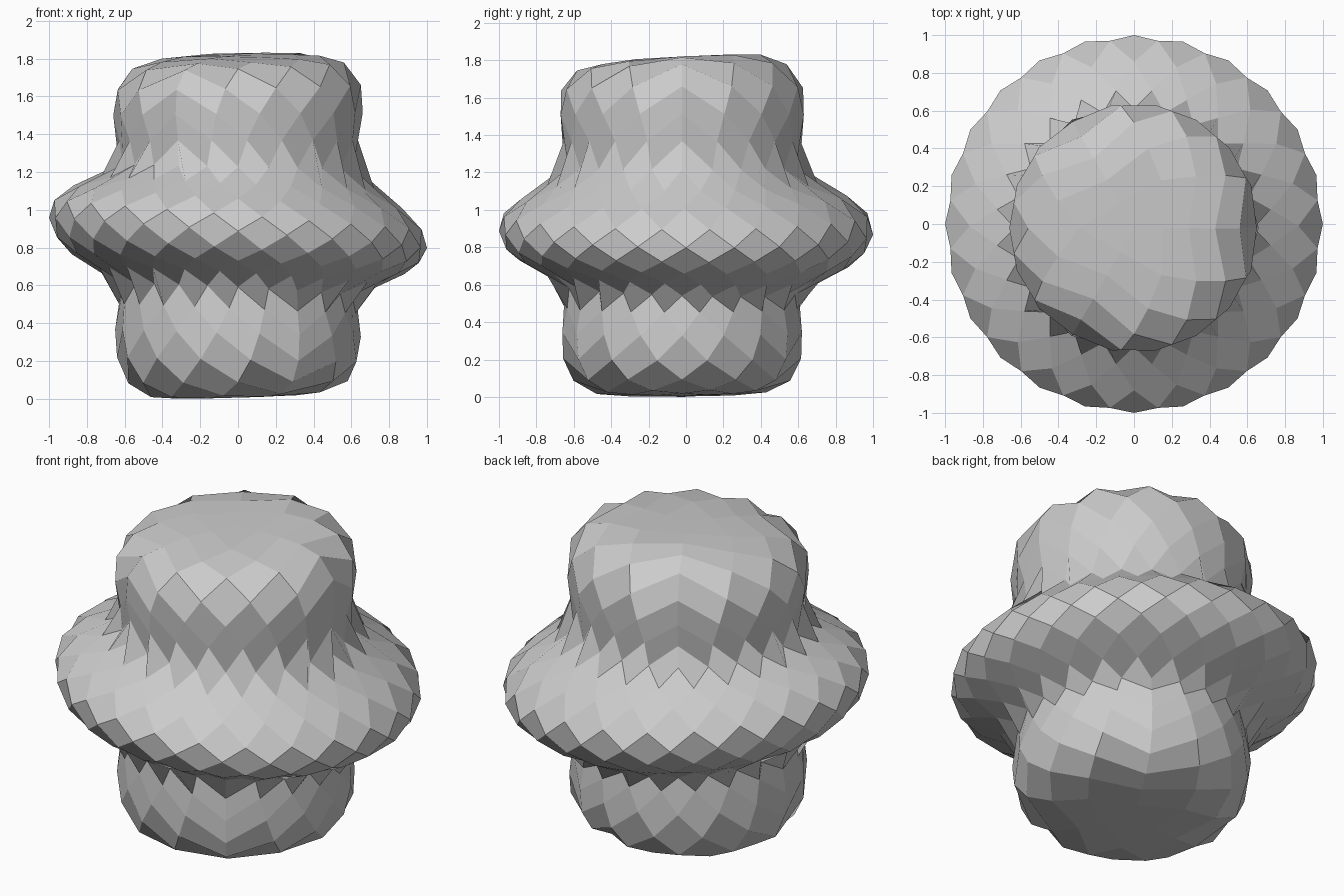
import bpy, bmesh
from math import pi, sin, cos, atan2, sqrt, radians

if "Cube" in bpy.data.objects:
    bpy.data.objects.remove(bpy.data.objects["Cube"])

S = 8                   # grid squares along one side of each cube face
PHASE = radians(-60)
# radius, height, tilt along x, tilt along y (underside to top)
LEVELS = [
    (0, .02, .03, .01), (.15, .02, .03, .01), (.31, .022, .03, .01),
    (.46, .035, .03, .01), (.58, .10, .01, 0), (.64, .22, -.02, 0),
    (.65, .36, -.03, 0), (.63, .49, -.04, 0), (.625, .585, -.05, -.03),
    (.74, .66, -.06, -.03), (.88, .725, -.06, -.02), (.965, .80, -.07, -.01),
    (1.0, .89, -.08, -.01),
    (.98, .985, -.08, 0), (.87, 1.08, -.07, .01), (.73, 1.15, -.05, 0),
    (.63, 1.24, -.02, 0), (.635, 1.38, 0, 0), (.66, 1.52, .01, 0),
    (.65, 1.66, .02, .01), (.56, 1.775, .03, .03), (.43, 1.815, .03, .06),
    (.29, 1.828, .02, .05), (.15, 1.83, .02, .04), (0, 1.83, 0, 0)]

# Points on a cube standing on one corner, sorted into level rings
rings = {}
for i in range(S + 1):
    for j in range(S + 1):
        for k in range(S + 1):
            if min(i, j, k) == 0 or max(i, j, k) == S:
                ang = atan2((j - k) * sqrt(3) / 2, i - (j + k) / 2)
                rings.setdefault(i + j + k, []).append((ang, (i, j, k)))

# Spread every ring evenly on a circle of the body profile
bm = bmesh.new()
verts = {}
for level, ring in rings.items():
    r, z, tx, ty = LEVELS[level]
    ring.sort()
    n = len(ring)
    start = min(range(n), key=lambda q: (abs(ring[q][0]) > 1e-6, abs(ring[q][0]),
                                         ring[q][0] < 0))
    offset = 0 if abs(ring[start][0]) < 1e-6 else .5
    dy = -.025 * (1 - r ** 4) if 2 < level < 22 else -.02
    for q in range(n):
        key = ring[(start + q) % n][1]
        a = (q + offset) * 2 * pi / n + PHASE
        x, y = r * cos(a), r * sin(a)
        verts[key] = bm.verts.new((x, y + dy, z + tx * x + ty * y))

# The six cube faces become the diamond-patterned skin
for axis in range(3):
    for side in (0, S):
        for u in range(S):
            for v in range(S):
                quad = []
                for du, dv in ((0, 0), (1, 0), (1, 1), (0, 1)):
                    p = [u + du, v + dv]
                    p.insert(axis, side)
                    quad.append(verts[tuple(p)])
                bm.faces.new(quad)
bmesh.ops.recalc_face_normals(bm, faces=bm.faces[:])

# Rest the body on the ground
low = min(v.co.z for v in bm.verts)
bmesh.ops.translate(bm, verts=bm.verts[:], vec=(0, 0, -low))

mesh = bpy.data.meshes.new("flanged_body")
bm.to_mesh(mesh)
bm.free()
bpy.context.collection.objects.link(bpy.data.objects.new("flanged_body", mesh))
